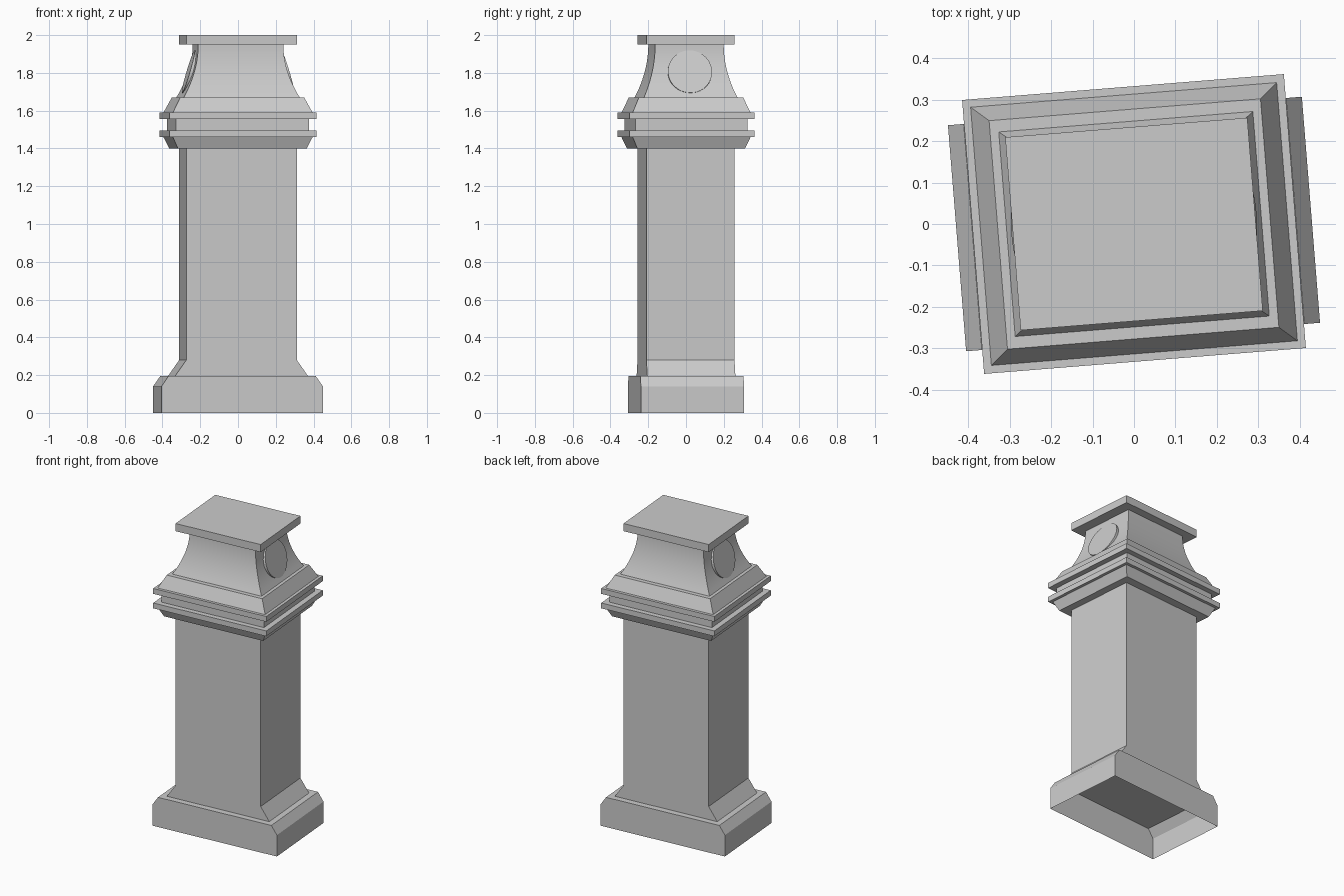
import bpy, bmesh, math
from mathutils import Matrix

cube = bpy.data.objects.get("Cube")
if cube:
    bpy.data.objects.remove(cube, do_unlink=True)

TURN = Matrix.Rotation(math.radians(4.6), 4, 'Z')

stone = bpy.data.materials.new("grey stone")
stone.use_nodes = True
GREY = (0.6, 0.6, 0.6, 1)
stone.diffuse_color = GREY
stone.node_tree.nodes["Principled BSDF"].inputs["Base Color"].default_value = GREY


def finish(bm, name, smooth=False):
    """Turn the mesh to the pillar's heading and link it."""
    bmesh.ops.recalc_face_normals(bm, faces=bm.faces)
    bm.transform(TURN)
    mesh = bpy.data.meshes.new(name)
    bm.to_mesh(mesh)
    bm.free()
    mesh.materials.append(stone)
    obj = bpy.data.objects.new(name, mesh)
    bpy.context.collection.objects.link(obj)
    if smooth:
        bpy.ops.object.select_all(action='DESELECT')
        obj.select_set(True)
        bpy.context.view_layer.objects.active = obj
        bpy.ops.object.shade_smooth_by_angle(angle=math.radians(30))
    return obj


def stack(name, levels, bottom=True, top=True, smooth=False):
    """Loft rectangles given as (z, half width, half depth)."""
    bm = bmesh.new()
    rings = []
    for z, hx, hy in levels:
        corners = ((-hx, -hy), (hx, -hy), (hx, hy), (-hx, hy))
        rings.append([bm.verts.new((x, y, z)) for x, y in corners])
    for a, b in zip(rings, rings[1:]):
        for i in range(4):
            j = (i + 1) % 4
            bm.faces.new((a[i], a[j], b[j], b[i]))
    if bottom:
        bm.faces.new(rings[0][::-1])
    if top:
        bm.faces.new(rings[-1])
    return finish(bm, name, smooth)


# Hollow plinth, chamfered on its two narrow sides
stack("plinth", [(0, .429, .274), (.14, .429, .274), (.195, .391, .274)], bottom=False)

# Shaft with a foot that flares sideways only
stack("shaft", [(.195, .353, .234), (.28, .2935, .234), (1.41, .2935, .234)],
      bottom=False, top=False)

# Moulded collar with two flanges and a groove between
stack("collar", [
    (1.40, .342, .286), (1.46, .371, .313),
    (1.46, .390, .332), (1.495, .390, .332),
    (1.495, .354, .298), (1.555, .354, .298),
    (1.555, .390, .332), (1.59, .390, .332),
    (1.59, .371, .313), (1.67, .329, .277)])

# Concave neck under the cap
STEPS = 12
flare = []
for i in range(STEPS + 1):
    t = i / STEPS
    spread = (1 - t) ** 2
    flare.append((1.67 + .28 * t, .226 + .082 * spread, .182 + .066 * spread))
stack("neck", flare, bottom=False, top=False, smooth=True)

# Cap slab
stack("cap", [(1.95, .2935, .234), (2.0, .2935, .234)])

# Tilted round medallions on the two narrow sides
DEPTH = .06
for side, label in ((1, "left"), (-1, "right")):
    bm = bmesh.new()
    place = (Matrix.Translation((side * .264, 0, 1.807))
             @ Matrix.Rotation(side * math.radians(73.5), 4, 'Y')
             @ Matrix.Translation((0, 0, -DEPTH / 2)))
    bmesh.ops.create_cone(bm, cap_ends=True, segments=40, radius1=.117,
                          radius2=.117, depth=DEPTH, matrix=place)
    finish(bm, label + "_medallion", smooth=True)
